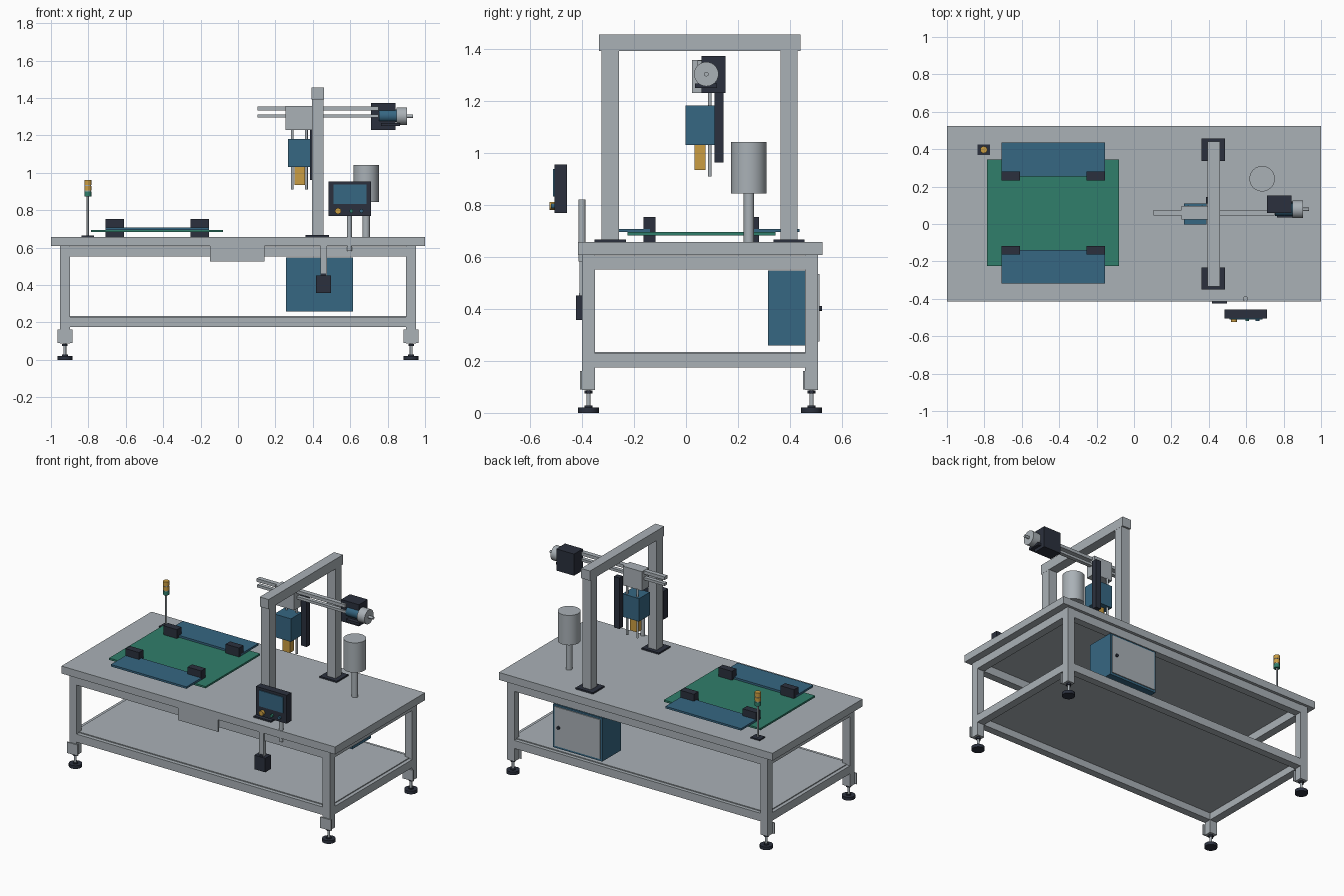
import bpy
import math
from mathutils import Vector


def colour(name, r, g, b):
    m = bpy.data.materials.new(name)
    m.diffuse_color = (r, g, b, 1)
    return m


GREY = colour("steel grey", 0.40, 0.44, 0.47)
DARK = colour("dark slate", 0.024, 0.03, 0.047)
BLUE = colour("steel blue", 0.037, 0.135, 0.225)
GREEN = colour("board green", 0.03, 0.21, 0.145)
AMBER = colour("amber", 0.60, 0.34, 0.055)


def finish(name, mesh_verts, faces, mat):
    me = bpy.data.meshes.new(name)
    me.from_pydata(mesh_verts, [], faces)
    me.materials.append(mat)
    ob = bpy.data.objects.new(name, me)
    bpy.context.collection.objects.link(ob)
    return ob


def box(name, mat, x, y, z):
    """Box from three (low, high) ranges."""
    v = [(a, b, c) for a in x for b in y for c in z]
    f = [(0, 1, 3, 2), (4, 6, 7, 5), (0, 4, 5, 1), (2, 3, 7, 6), (0, 2, 6, 4), (1, 5, 7, 3)]
    return finish(name, v, f, mat)


def cyl(name, mat, start, end, r, sides=32):
    """Cylinder between two points."""
    a, b = Vector(start), Vector(end)
    bpy.ops.mesh.primitive_cylinder_add(vertices=sides, radius=r, depth=(b - a).length,
                                        location=(a + b) / 2)
    ob = bpy.context.object
    ob.rotation_euler = (b - a).to_track_quat('Z', 'Y').to_euler()
    ob.name = name
    ob.data.materials.append(mat)
    bpy.ops.object.shade_smooth_by_angle(angle=math.radians(35))
    return ob


# Table top, shelf and frame rails
box("table_top", GREY, (-1, 1), (-0.415, 0.525), (0.608, 0.657))
box("shelf", GREY, (-0.93, 0.93), (-0.375, 0.485), (0.222, 0.234))
for label, z in (("upper", (0.552, 0.606)), ("lower", (0.175, 0.228))):
    for side, y in (("front", (-0.40, -0.35)), ("back", (0.458, 0.508))):
        box(label + "_rail_" + side, GREY, (-0.90, 0.90), y, z)
    for side, s in (("left", -1), ("right", 1)):
        x = sorted((s * 0.90, s * 0.953))
        box(label + "_rail_" + side, GREY, x, (-0.35, 0.458), z)

# Legs with bracket plates and levelling feet
for s in (-1, 1):
    for y0 in (-0.40, 0.458):
        cx, cy = s * 0.926, y0 + 0.025
        box("leg", GREY, (cx - 0.027, cx + 0.027), (y0, y0 + 0.05), (0.088, 0.608))
        box("foot_bracket", GREY, (cx - 0.04, cx + 0.04), (y0 - 0.008, y0), (0.09, 0.162))
        cyl("foot_stem", GREY, (cx, cy, 0.02), (cx, cy, 0.09), 0.008, 16)
        cyl("foot_nut", DARK, (cx, cy, 0.074), (cx, cy, 0.086), 0.016, 6)
        cyl("foot_hub", DARK, (cx, cy, 0.015), (cx, cy, 0.028), 0.016, 16)
        cyl("foot_pad", DARK, (cx, cy, 0), (cx, cy, 0.021), 0.04)

# Front name-free plate under the table edge
box("front_plate", GREY, (-0.15, 0.142), (-0.41, -0.40), (0.525, 0.608))

# Gantry portal
for y in ((-0.325, -0.258), (0.364, 0.428)):
    c = sum(y) / 2
    box("gantry_column", GREY, (0.395, 0.458), y, (0.66, 1.392))
    box("gantry_base", DARK, (0.361, 0.487), (c - 0.06, c + 0.06), (0.656, 0.667))
box("gantry_beam", GREY, (0.394, 0.459), (-0.335, 0.44), (1.392, 1.456))

# Horizontal guide, carriage and drive
box("upper_guide_bar", GREY, (0.105, 0.75), (0.045, 0.075), (1.334, 1.355))
box("lower_guide_bar", GREY, (0.105, 0.75), (0.05, 0.075), (1.295, 1.312))
box("carriage", GREY, (0.255, 0.395), (0.023, 0.095), (1.23, 1.357))
box("motor_block", DARK, (0.712, 0.842), (0.06, 0.152), (1.23, 1.373))
cyl("motor_body", BLUE, (0.755, 0.078, 1.305), (0.85, 0.078, 1.305), 0.034)
box("motor_bracket", DARK, (0.765, 0.865), (0.034, 0.12), (1.25, 1.267))
cyl("motor_cap", GREY, (0.848, 0.078, 1.303), (0.903, 0.078, 1.303), 0.047)
cyl("motor_shaft", GREY, (0.90, 0.078, 1.303), (0.936, 0.078, 1.303), 0.009, 16)

# Working head with guide rods and nozzle
box("head_body", BLUE, (0.266, 0.388), (-0.002, 0.11), (1.03, 1.182))
box("nozzle", AMBER, (0.303, 0.357), (0.032, 0.075), (0.935, 1.03))
for x in (0.29, 0.366):
    cyl("head_rod", GREY, (x, 0.092, 0.91), (x, 0.092, 1.235), 0.007, 16)
box("vertical_rail", DARK, (0.385, 0.425), (0.11, 0.145), (0.963, 1.30))

# Tank on a post
cyl("tank_post", GREY, (0.685, 0.242, 0.655), (0.685, 0.242, 0.85), 0.02)
cyl("tank", GREY, (0.685, 0.242, 0.844), (0.685, 0.242, 1.041), 0.068, 48)

# Work board, side plates and clamps
box("work_board", GREEN, (-0.785, -0.08), (-0.225, 0.345), (0.683, 0.695))
for y, cl in (((0.255, 0.436), (0.233, 0.28)), ((-0.317, -0.138), (-0.163, -0.117))):
    box("side_plate", BLUE, (-0.708, -0.155), y, (0.695, 0.708))
    for x in ((-0.708, -0.61), (-0.254, -0.155)):
        box("clamp_block", DARK, x, cl, (0.656, 0.754))

# Signal tower
tx, ty = -0.803, 0.397
box("tower_base", DARK, (tx - 0.033, tx + 0.033), (ty - 0.028, ty + 0.028), (0.656, 0.665))
cyl("tower_pole", GREY, (tx, ty, 0.66), (tx, ty, 0.88), 0.006, 16)
for i, m in enumerate((GREEN, AMBER, AMBER)):
    z = 0.874 + i * 0.031
    cyl("tower_lamp", m, (tx, ty, z), (tx, ty, z + 0.026), 0.019, 24)
    if i < 2:
        cyl("tower_spacer", GREY, (tx, ty, z + 0.026), (tx, ty, z + 0.031), 0.017, 24)

# Operator panel with screen and buttons
box("panel_box", DARK, (0.485, 0.71), (-0.506, -0.457), (0.768, 0.955))
box("panel_screen", BLUE, (0.51, 0.688), (-0.511, -0.505), (0.833, 0.938))
cyl("stop_button", AMBER, (0.535, -0.506, 0.796), (0.535, -0.525, 0.796), 0.016, 24)
cyl("start_button", GREEN, (0.606, -0.506, 0.796), (0.606, -0.519, 0.796), 0.01, 24)
cyl("reset_button", BLUE, (0.66, -0.506, 0.796), (0.66, -0.519, 0.796), 0.01, 24)
cyl("panel_post", GREY, (0.596, -0.40, 0.582), (0.596, -0.40, 0.82), 0.014, 24)

# Hanging switch box
box("switch_hanger", GREY, (0.44, 0.475), (-0.41, -0.385), (0.452, 0.608))
box("switch_collar", DARK, (0.445, 0.47), (-0.412, -0.383), (0.45, 0.462))
box("switch_box", DARK, (0.416, 0.496), (-0.424, -0.365), (0.358, 0.451))

# Control cabinet with rear door
box("cabinet", BLUE, (0.256, 0.615), (0.315, 0.508), (0.26, 0.547))
box("cabinet_door", GREY, (0.268, 0.603), (0.508, 0.514), (0.275, 0.535))
cyl("door_knob", DARK, (0.57, 0.512, 0.402), (0.57, 0.524, 0.402), 0.01, 20)
